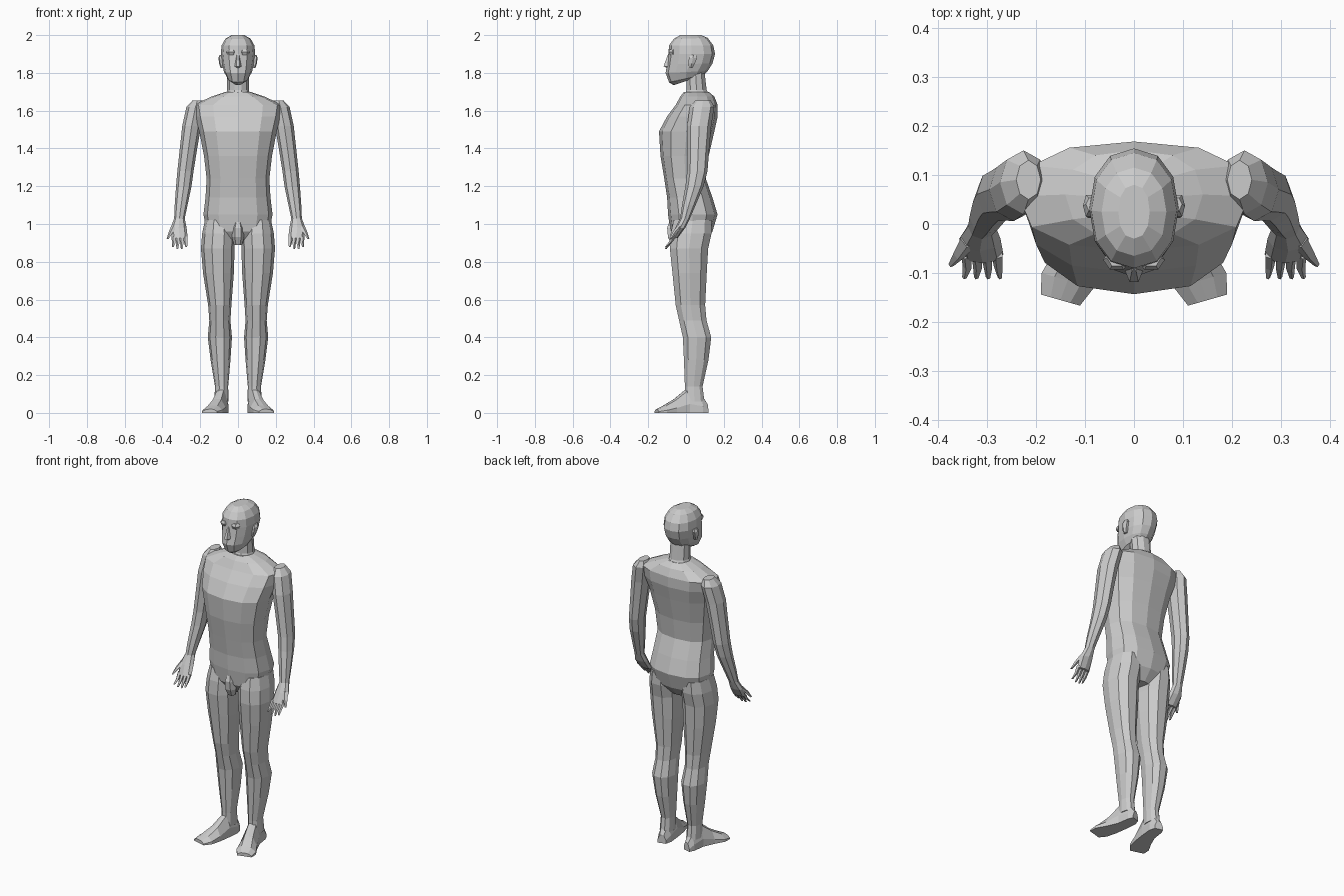
import bpy, bmesh, math
from mathutils import Vector


def skin(name, rings, mirror=False):
    """Bridge a list of point rings into a closed flat-shaded object."""
    bm = bmesh.new()
    loops = [[bm.verts.new(p) for p in ring] for ring in rings]
    n = len(loops[0])
    for a, b in zip(loops, loops[1:]):
        for i in range(n):
            j = (i + 1) % n
            bm.faces.new((a[i], a[j], b[j], b[i]))
    bm.faces.new(loops[0][::-1])
    bm.faces.new(loops[-1])
    bmesh.ops.recalc_face_normals(bm, faces=bm.faces)
    me = bpy.data.meshes.new(name)
    bm.to_mesh(me)
    bm.free()
    ob = bpy.data.objects.new(name, me)
    bpy.context.collection.objects.link(ob)
    if mirror:
        ob.modifiers.new("mirror", 'MIRROR').use_axis[0] = True
    return ob


def section(cx, rx, yf, yb, zf, zb=None, n=12, power=2.0):
    """Rounded section between front yf and back yb, tilted from zf to zb."""
    zb = zf if zb is None else zb
    pts = []
    for i in range(n):
        a = 2 * math.pi * i / n
        c, s = math.cos(a), math.sin(a)
        u = math.copysign(abs(c) ** (2 / power), c)
        v = math.copysign(abs(s) ** (2 / power), s)
        t = (v + 1) / 2
        pts.append((cx + rx * u, yf + (yb - yf) * t, zf + (zb - zf) * t))
    return pts


def spike(name, points, radii, mirror=True, n=5):
    """Tapered digit along a path."""
    rings = []
    for p, r in zip(points, radii):
        rings.append([(p[0] + r * math.cos(2 * math.pi * i / n),
                       p[1] + r * math.sin(2 * math.pi * i / n), p[2]) for i in range(n)])
    return skin(name, rings, mirror)


# Torso: z, half width, front y, back y
torso = [(0.90, .07, -.04, .09), (0.96, .165, -.082, .14), (1.05, .183, -.095, .167),
         (1.14, .172, -.10, .14), (1.24, .166, -.115, .105), (1.36, .18, -.135, .12),
         (1.49, .205, -.143, .15), (1.57, .225, -.10, .168), (1.63, .235, -.055, .168),
         (1.675, .14, -.03, .15), (1.70, .065, -.01, .12)]
skin("torso", [section(0, w, f, b, z, power=2.4) for z, w, f, b in torso])

# Groin
skin("groin", [section(0, w, f, -.03, z, n=6) for z, w, f in
               [(.89, .022, -.08), (.93, .033, -.10), (.98, .03, -.105), (1.03, .015, -.085)]])

# Neck
skin("neck", [section(0, w, f, b, z, n=10) for z, w, f, b in
              [(1.64, .08, -.03, .155), (1.71, .057, 0, .112), (1.81, .057, 0, .10)]])

# Head: front z, back z, half width, front y, back y
head = [(1.735, 1.78, .03, -.065, .07), (1.75, 1.79, .055, -.09, .095),
        (1.80, 1.81, .074, -.108, .115), (1.845, 1.85, .084, -.10, .14),
        (1.90, 1.90, .091, -.093, .154), (1.945, 1.945, .087, -.09, .145),
        (1.98, 1.985, .066, -.065, .115), (2.0, 2.0, .032, -.03, .08)]
skin("head", [section(0, w, f, b, zf, zb, power=2.2) for zf, zb, w, f, b in head])

# Nose, brow and ears
skin("nose", [section(0, w, f, -.07, z, n=6) for z, w, f in
              [(1.825, .010, -.10), (1.835, .018, -.122), (1.90, .008, -.097)]])
skin("brow", [section(.035, w, f, -.05, z, n=6) for z, w, f in
              [(1.895, .022, -.088), (1.91, .028, -.096), (1.925, .02, -.088)]], True)
skin("ear", [section(x, .012, f, b, z, n=6) for x, z, f, b in
             [(.080, 1.825, .015, .035), (.088, 1.85, .01, .05),
              (.092, 1.88, .012, .062), (.086, 1.895, .025, .055)]], True)

# Legs: z, inner x, outer x, front y, back y
leg = [(1.02, .03, .175, -.07, .14), (0.95, .015, .19, -.086, .14),
       (0.87, .018, .196, -.09, .122), (0.74, .022, .185, -.076, .114),
       (0.57, .035, .158, -.058, .105), (0.49, .04, .152, -.04, .112),
       (0.40, .032, .16, -.02, .137), (0.28, .04, .145, -.014, .122),
       (0.14, .052, .122, -.008, .09), (0.06, .05, .125, -.01, .10)]
skin("leg", [section((a + b) / 2, (b - a) / 2, f, k, z, n=10, power=2.2)
             for z, a, b, f, k in leg], True)

# Feet: centre x, y, half width, height from heel to toe
side = Vector((.95, .27, 0))
rings = []
for x, y, w, h in [(.082, .112, .024, .05), (.084, .08, .036, .10), (.092, .01, .038, .135),
                   (.112, -.06, .048, .075), (.135, -.115, .056, .04), (.150, -.155, .042, .02)]:
    c = Vector((x, y, 0))
    rings.append([c + side * (w * u) + Vector((0, 0, h * v)) for u, v in
                  [(-1, 0), (1, 0), (1, .35), (.5, .9), (0, 1), (-.5, .95), (-1, .4)]])
skin("foot", rings, True)

# Arms and palms: z, centre x, centre y, half width, half depth
arm = [(1.655, .215, .09, .025, .04), (1.62, .225, .085, .048, .065),
       (1.52, .245, .070, .050, .064), (1.40, .262, .065, .046, .058),
       (1.28, .278, .060, .043, .054), (1.20, .287, .045, .041, .048),
       (1.10, .301, .015, .034, .036), (1.03, .310, -.005, .028, .026),
       (0.98, .314, -.030, .042, .026), (0.925, .308, -.062, .042, .018)]
skin("arm", [section(x, w, y - d, y + d, z, n=8) for z, x, y, w, d in arm], True)

# Fingers and thumb
for i in range(4):
    x = .278 + i * .021
    tip = .862 + .01 * abs(i - 1.5)
    spike("finger", [(x, -.06, .935), (x - .002, -.085, .90), (x - .005 + i * .003, -.108, tip)],
          [.012, .010, .005])
spike("thumb", [(.335, -.03, .99), (.355, -.06, .955), (.372, -.082, .92)], [.018, .013, .006])
